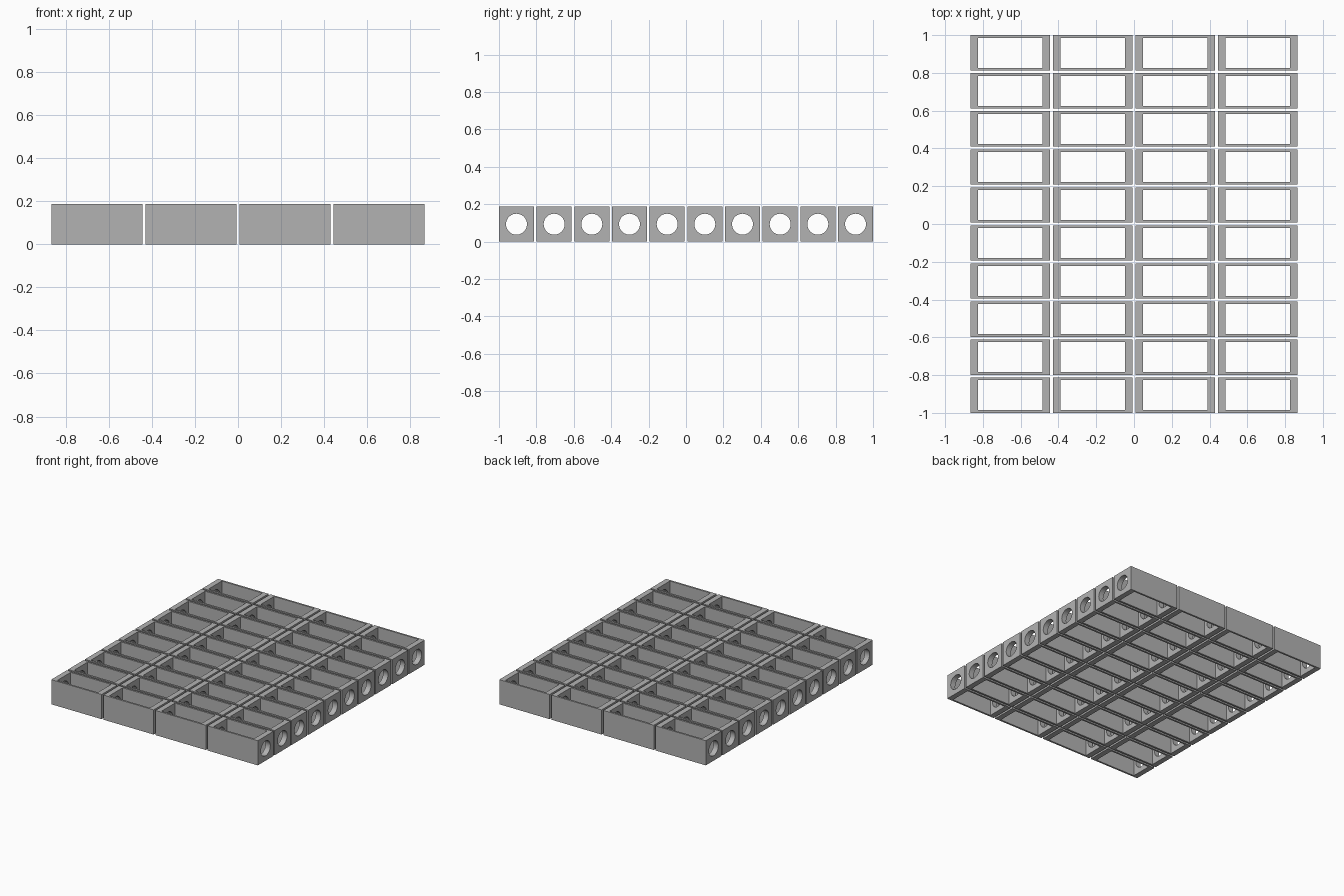
import bpy, math

if "Cube" in bpy.data.objects:
    bpy.data.objects.remove(bpy.data.objects["Cube"])

COLS, ROWS = 4, 10
L, W, H = 0.422, 0.187, 0.187          # block size
PX, PY = 0.437, 0.2014                 # grid pitch
END_WALL, SIDE_WALL, HOLE_R = 0.041, 0.014, 0.056

grey = bpy.data.materials.new("plain grey")
grey.diffuse_color = (0.45, 0.45, 0.45, 1)
grey.use_nodes = True
grey.node_tree.nodes["Principled BSDF"].inputs["Base Color"].default_value = grey.diffuse_color

# Corner block of the grid
x0, y0, z0 = -PX * (COLS - 1) / 2, -PY * (ROWS - 1) / 2, H / 2


def box(name, size):
    bpy.ops.mesh.primitive_cube_add(size=1, location=(x0, y0, z0))
    ob = bpy.context.object
    ob.name = name
    ob.scale = size
    bpy.ops.object.transform_apply(location=False, rotation=False, scale=True)
    ob.data.materials.append(grey)
    return ob


blocks = box("hollow_blocks", (L, W, H))

# Open pocket through top and bottom, round hole through both end walls
pocket = box("pocket_cutter", (L - 2 * END_WALL, W - 2 * SIDE_WALL, H * 2))
bpy.ops.mesh.primitive_cylinder_add(vertices=48, radius=HOLE_R, depth=L * 1.5,
                                    location=(x0, y0, z0),
                                    rotation=(0, math.pi / 2, 0))
hole = bpy.context.object
hole.name = "hole_cutter"
hole.data.materials.append(grey)

for cutter in (pocket, hole):
    cut = blocks.modifiers.new(cutter.name, "BOOLEAN")
    cut.operation = "DIFFERENCE"
    cut.solver = "EXACT"
    cut.object = cutter
    cutter.hide_render = True
    cutter.hide_set(True)

# Repeat the block into a grid
for name, count, step in (("columns", COLS, (PX, 0, 0)), ("rows", ROWS, (0, PY, 0))):
    arr = blocks.modifiers.new(name, "ARRAY")
    arr.count = count
    arr.use_relative_offset = False
    arr.use_constant_offset = True
    arr.constant_offset_displace = step

# Smooth the round hole walls, keep box edges sharp
bpy.ops.object.select_all(action="DESELECT")
blocks.select_set(True)
bpy.context.view_layer.objects.active = blocks
for name in [m.name for m in blocks.modifiers]:
    bpy.ops.object.modifier_apply(modifier=name)
bpy.ops.object.shade_smooth_by_angle(angle=math.radians(30))
